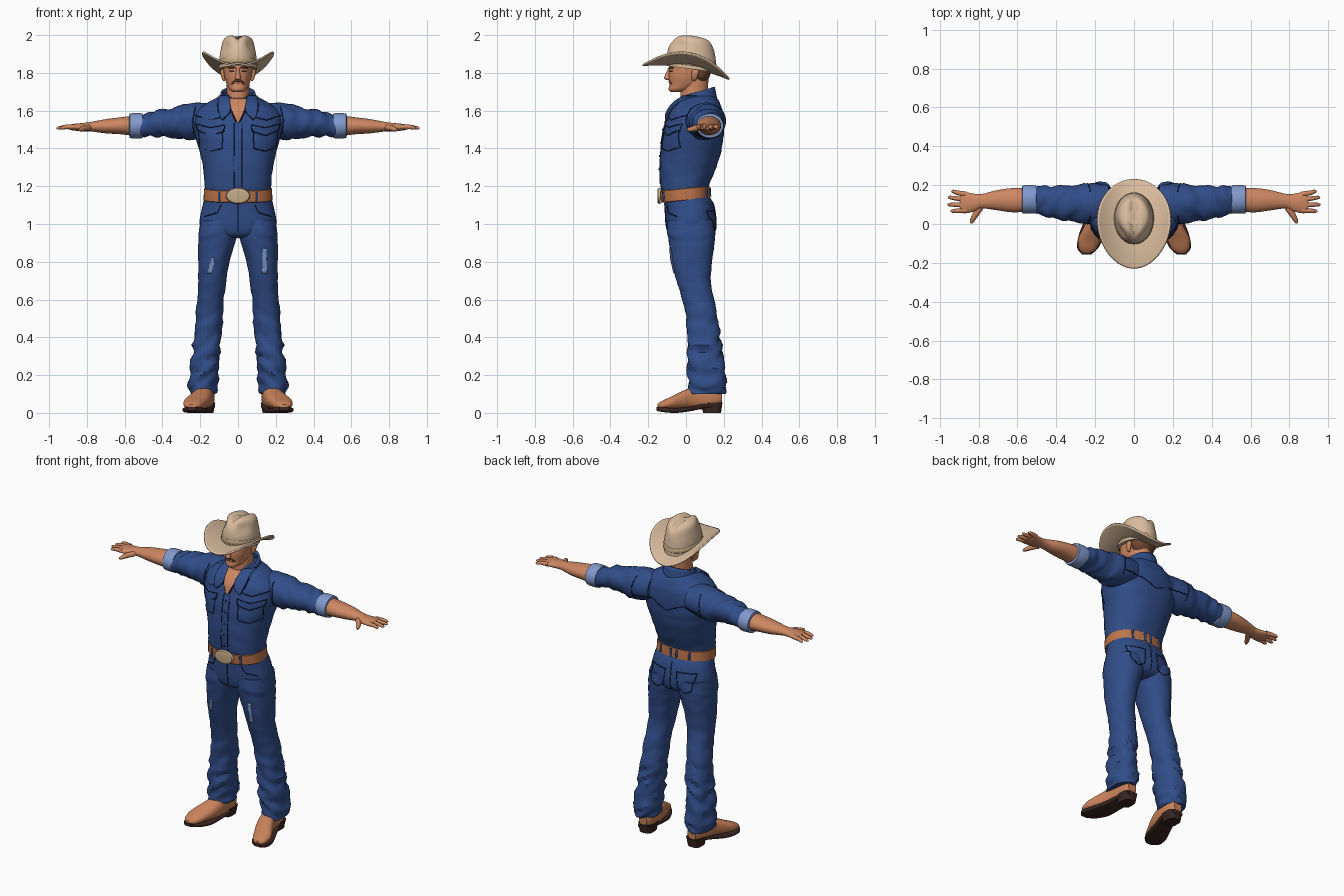
import bpy, bmesh
from math import sin, cos, pi, radians, exp
from mathutils import Vector, Matrix, noise
from mathutils.bvhtree import BVHTree

if "Cube" in bpy.data.objects:
    bpy.data.objects.remove(bpy.data.objects["Cube"])


def material(name, *rgb):
    m = bpy.data.materials.new(name)
    m.use_nodes = True
    colour = [(c / 255) ** 2.2 for c in rgb] + [1]
    m.diffuse_color = colour
    m.node_tree.nodes["Principled BSDF"].inputs["Base Color"].default_value = colour
    return m


DENIM = material("denim blue", 52, 78, 135)
SEAM = material("dark navy", 24, 34, 62)
PALE = material("pale denim", 128, 152, 202)
SKIN = material("tanned skin", 204, 134, 98)
HAIR = material("brown hair", 112, 72, 54)
LEATHER = material("belt leather", 188, 116, 76)
HAT = material("hat felt", 216, 186, 156)
METAL = material("dull brass", 196, 170, 134)
BOOT = material("boot leather", 198, 128, 90)
SOLE = material("dark sole", 60, 42, 38)


def link(name, data, mat):
    ob = bpy.data.objects.new(name, data)
    bpy.context.collection.objects.link(ob)
    data.materials.append(mat)
    return ob


def finish(name, bm, mat, thick=0):
    bmesh.ops.remove_doubles(bm, verts=bm.verts, dist=0.00001)
    bmesh.ops.recalc_face_normals(bm, faces=bm.faces)
    me = bpy.data.meshes.new(name)
    bm.to_mesh(me)
    bm.free()
    ob = link(name, me, mat)
    if thick:
        mod = ob.modifiers.new("thickness", "SOLIDIFY")
        mod.thickness, mod.offset = thick, 0
    return ob


def pair(ob):
    """Mirror a left part to make the right one."""
    twin = ob.copy()
    twin.data = ob.data.copy()
    twin.data.transform(Matrix.Diagonal((-1, 1, 1, 1)))
    if twin.type == "MESH":
        twin.data.flip_normals()
    bpy.context.collection.objects.link(twin)
    base = ob.name
    ob.name, twin.name = "left_" + base, "right_" + base
    return ob


def smooth(rows, steps):
    """Catmull-Rom interpolation through rows of numbers."""
    ext = [rows[0]] + list(rows) + [rows[-1]]
    out = []
    for a, b, c, d in zip(ext, ext[1:], ext[2:], ext[3:]):
        for k in range(steps):
            t = k / steps
            out.append([q + t / 2 * (r - p + t * (2*p - 5*q + 4*r - s + t * (3*q - p - 3*r + s)))
                        for p, q, r, s in zip(a, b, c, d)])
    return out + [list(rows[-1])]


def sym(rows):
    return [(z, -w, w, a, b) for z, w, a, b in rows]


def loft(name, rows, mat, axis=2, p=1.0, fold=None, steps=5, fix=None, sides=36):
    """Rounded sections along an axis; each row is position, then two min-max pairs."""
    bm = bmesh.new()
    i, j = [k for k in range(3) if k != axis]
    rings = []
    for t, a0, a1, b0, b1 in smooth(rows, steps):
        ring = []
        for k in range(sides):
            c, s = cos(2 * pi * k / sides), sin(2 * pi * k / sides)
            c, s = [abs(e) ** p * (1 if e > 0 else -1) for e in (c, s)]
            v = Vector((0, 0, 0))
            v[axis] = t
            mid = v.copy()
            mid[i], mid[j] = (a0 + a1) / 2, (b0 + b1) / 2
            v[i], v[j] = mid[i] + c * (a1 - a0) / 2, mid[j] + s * (b1 - b0) / 2
            if fold:
                q = v * 11
                q[axis] = t * 28 + v[i] * 14
                v += (v - mid).normalized() * fold(t) * noise.noise(q)
            ring.append(bm.verts.new(fix(v) if fix else v))
        rings.append(ring)
    for r, q in zip(rings, rings[1:]):
        for k in range(sides):
            n = (k + 1) % sides
            bm.faces.new((r[k], r[n], q[n], q[k]))
    bm.faces.new(rings[0])
    bm.faces.new(rings[-1])
    return finish(name, bm, mat)


def sheet(name, f, nu, nv, mat, thick):
    bm = bmesh.new()
    g = [[bm.verts.new(f(u / nu, v / nv)) for u in range(nu + 1)] for v in range(nv + 1)]
    for r, q in zip(g, g[1:]):
        for k in range(nu):
            bm.faces.new((r[k], r[k + 1], q[k + 1], q[k]))
    return finish(name, bm, mat, thick)


def surface(*obs):
    verts, faces = [], []
    for ob in obs:
        n = len(verts)
        verts += [v.co.copy() for v in ob.data.vertices]
        faces += [[n + i for i in f.vertices] for f in ob.data.polygons]
    return BVHTree.FromPolygons(verts, faces)


def project(on, x, z, side):
    hit = on.ray_cast(Vector((x, side, z)), Vector((0, -side, 0)))[0]
    return hit or on.find_nearest(Vector((x, side * 0.2, z)))[0]


def tube(name, pts, radii, mat):
    cu = bpy.data.curves.new(name, "CURVE")
    cu.dimensions, cu.bevel_depth, cu.bevel_resolution = "3D", 1, 2
    cu.use_fill_caps = True
    sp = cu.splines.new("POLY")
    sp.points.add(len(pts) - 1)
    for point, co, r in zip(sp.points, pts, radii):
        point.co, point.radius = (*co, 1), r
    return link(name, cu, mat)


def seam(name, pts, on, side=-1, mat=SEAM, r=0.0028):
    """Thin cord laid on a surface along an x-z path, on both sides."""
    path = []
    for (x0, z0), (x1, z1) in zip(pts, pts[1:]):
        path += [project(on, x0 + (x1 - x0) * k / 8, z0 + (z1 - z0) * k / 8, side) for k in range(9)]
    return pair(tube(name, path, [r] * len(path), mat))


def patch(name, rows, on, mat, side=-1, off=0.003):
    """Thin plate laid on a surface; rows are height, x from, x to."""
    fine = smooth(rows, 4)

    def f(u, v):
        z, x0, x1 = fine[round(v * (len(fine) - 1))]
        return project(on, x0 + (x1 - x0) * u, z, side) + Vector((0, side * off, 0))
    return sheet(name, f, 10, len(fine) - 1, mat, off * 2)


# Shirt body and sleeves
torso = loft("shirt_body", sym([
    (1.15, .17, -.12, .11), (1.2, .176, -.135, .12), (1.3, .185, -.14, .16), (1.4, .208, -.135, .19),
    (1.48, .23, -.125, .2), (1.55, .235, -.105, .2), (1.6, .215, -.09, .195), (1.64, .165, -.06, .18),
    (1.67, .11, -.02, .16), (1.69, .07, 0, .13)]), DENIM, p=.88, fold=lambda t: .005)
sleeve = pair(loft("sleeve", [
    (.13, .01, .2, 1.47, 1.64), (.24, 0, .21, 1.445, 1.64), (.32, .012, .2, 1.455, 1.622),
    (.4, .025, .198, 1.462, 1.605), (.48, .045, .195, 1.463, 1.585), (.53, .06, .19, 1.465, 1.58)],
    DENIM, axis=0, fold=lambda t: .014 if t > .26 else .004))
pair(loft("rolled_cuff", [
    (.503, .07, .18, 1.475, 1.565), (.505, .055, .198, 1.455, 1.585), (.54, .053, .2, 1.453, 1.587),
    (.573, .055, .198, 1.456, 1.584), (.575, .07, .18, 1.475, 1.565)], PALE, axis=0, steps=2))

# Forearms and hands
pair(loft("forearm_and_palm", [
    (.54, .065, .185, 1.465, 1.575), (.62, .06, .185, 1.475, 1.565), (.7, .07, .175, 1.48, 1.555),
    (.78, .08, .155, 1.49, 1.54), (.82, .065, .155, 1.49, 1.535), (.87, .055, .165, 1.495, 1.53),
    (.895, .06, .16, 1.5, 1.525)], SKIN, axis=0))
for label, y, tip, ty in (("little", .153, .94, .168), ("ring", .125, .958, .137),
                          ("middle", .098, .96, .1), ("index", .07, .943, .066)):
    pair(tube(label + "_finger", [(.865, y, 1.514), (.91, (y + ty) / 2, 1.514), (tip - .008, ty, 1.508),
                                  (tip, ty, 1.507)], [.014, .012, .009, .004], SKIN))
pair(tube("thumb", [(.79, .085, 1.51), (.815, .05, 1.507), (.832, .02, 1.5), (.84, .004, 1.497)],
          [.016, .016, .012, .006], SKIN))

# Jeans
seat = loft("jeans_seat", sym([
    (.925, .08, -.05, .1), (.945, .16, -.09, .145), (1, .203, -.106, .16), (1.1, .187, -.112, .147),
    (1.16, .172, -.122, .115)]), DENIM, p=.9)
leg = pair(loft("jeans_leg", [
    (1.02, .002, .2, -.095, .15), (.95, .002, .21, -.1, .155), (.9, .015, .21, -.09, .15),
    (.8, .045, .21, -.075, .14), (.7, .062, .21, -.05, .13), (.6, .075, .215, -.02, .15),
    (.5, .08, .225, 0, .17), (.4, .09, .24, .005, .18), (.3, .1, .246, .01, .195),
    (.2, .105, .258, .01, .21), (.12, .11, .255, .02, .21), (.1, .12, .245, .03, .2)],
    DENIM, p=.92, fold=lambda t: .004 + .016 * max(0, min(1, (.65 - t) * 3))))

# Boots
pair(loft("boot", [
    (.19, .145, .2, .05, .12), (.15, .125, .215, .02, .14), (.05, .13, .23, .02, .14),
    (-.02, .145, .26, .02, .115), (-.08, .17, .288, .02, .085), (-.13, .195, .283, .02, .062),
    (-.152, .225, .262, .025, .045)], BOOT, axis=1, p=.85))
pair(loft("boot_sole", [
    (.19, .14, .205, .03, .055), (.1, .122, .225, .025, .05), (.03, .135, .25, .01, .035),
    (-.05, .15, .282, 0, .026), (-.12, .182, .293, .004, .03), (-.157, .22, .268, .012, .032)],
    SOLE, axis=1, p=.5))
pair(loft("boot_heel", [(0, .13, .21, .09, .185), (.055, .12, .218, .082, .193)], SOLE, p=.6))


def belt_tilt(v):
    v.z += .1 * v.y
    return v


# Belt and buckle
belt = loft("belt", sym([(1.127, .176, -.126, .122), (1.128, .182, -.132, .128), (1.16, .181, -.135, .126),
                         (1.187, .18, -.137, .124), (1.188, .174, -.13, .12)]), LEATHER, p=.9, steps=2,
            fix=belt_tilt)
loft("buckle", [(-.152, -.045, .045, 1.125, 1.175), (-.149, -.06, .06, 1.11, 1.188),
                (-.135, -.064, .064, 1.106, 1.192)], METAL, axis=1, steps=2)
on_belt, on_shirt = surface(belt), surface(torso, sleeve)
on_jeans = surface(seat, leg)
for side in (-1, 1):
    for x in (.1, .02) if side > 0 else (.1,):
        dz = .1 * side * .12
        seam("belt_loop", [(x, 1.133 + dz), (x, 1.182 + dz)], on_belt, side, DENIM, .007)

# Shirt collar and open neck
patch("open_neck", [(1.535, -.003, .003), (1.6, -.032, .032), (1.665, -.05, .05)], on_shirt, SKIN)
pair(patch("collar_flap", [(1.555, .078, .088), (1.59, .045, .1), (1.63, .04, .105), (1.675, .05, .1)],
           on_shirt, DENIM, off=.007))
seam("collar_edge", [(.01, 1.54), (.035, 1.6), (.08, 1.552), (.104, 1.6), (.108, 1.64)], on_shirt, r=.004)


def collar(u, v):
    a = radians(42 + 276 * u)
    back = (1 - cos(a)) / 2
    flare = 1.12 - .16 * v
    return Vector((.088 * sin(a) * flare, .06 - .09 * cos(a) * flare,
                   1.635 + .02 * back + v * (.035 + .035 * back)))


sheet("collar_band", collar, 32, 4, DENIM, .012)

# Shirt stitching: placket, pockets, yokes, armholes, snaps
seam("placket_line", [(.022, 1.535), (.022, 1.19)], on_shirt)
seam("chest_pocket", [(.08, 1.5), (.085, 1.4), (.145, 1.385), (.2, 1.405), (.212, 1.5)], on_shirt)
seam("pocket_flap", [(.07, 1.525), (.075, 1.49), (.145, 1.468), (.215, 1.495), (.222, 1.53), (.145, 1.51),
                     (.07, 1.525)], on_shirt)
seam("front_yoke", [(.09, 1.565), (.15, 1.55), (.225, 1.575)], on_shirt)
seam("back_yoke", [(0, 1.47), (.1, 1.515), (.225, 1.51)], on_shirt, 1)
for side in (-1, 1):
    seam("armhole", [(.235, 1.48), (.24, 1.55), (.225, 1.62)], on_shirt, side)
for k in range(5):
    seam("snap", [(0, 1.5 - k * .07), (.001, 1.5 - k * .07)], on_shirt, r=.006)

# Jeans stitching and worn patches
seam("fly", [(0, 1.11), (0, .96)], on_jeans)
seam("front_pocket", [(.09, 1.1), (.11, 1.06), (.175, 1.04)], on_jeans)
seam("back_pocket", [(.04, 1.07), (.05, .97), (.095, .945), (.14, .97), (.155, 1.07), (.04, 1.07)], on_jeans, 1)
seam("seat_seam", [(0, 1.12), (0, .95)], on_jeans, 1)
patch("left_worn_patch", [(.74, .125, .155), (.8, .13, .152), (.87, .128, .15)], on_jeans, PALE)
right = patch("right_worn_patch", [(.74, .14, .162), (.78, .128, .152), (.82, .125, .138)], on_jeans, PALE)
right.scale.x = -1

# Head
loft("neck", sym([(1.58, .07, -.03, .12), (1.68, .06, -.03, .115), (1.78, .062, -.02, .12)]), SKIN)
head = loft("head", sym([
    (1.698, .025, -.08, -.03), (1.712, .045, -.092, .03), (1.74, .06, -.088, .08), (1.78, .072, -.092, .115),
    (1.82, .077, -.09, .128), (1.87, .08, -.085, .13)]), SKIN, p=.92)
loft("nose", sym([(1.762, .01, -.1, -.08), (1.77, .017, -.116, -.08), (1.79, .012, -.11, -.08),
                  (1.825, .008, -.094, -.08)]), SKIN, sides=16)
pair(loft("ear", [(1.758, .068, .078, .035, .05), (1.775, .068, .088, .03, .06), (1.805, .068, .094, .03, .07),
                  (1.822, .07, .084, .04, .06)], SKIN, sides=16))
loft("hair", sym([(1.755, .05, .04, .11), (1.78, .072, .035, .125), (1.82, .081, .03, .134),
                  (1.86, .083, .02, .136)]), HAIR)
on_head = surface(head)
seam("eye", [(.022, 1.811), (.045, 1.811)], on_head)
seam("eyebrow", [(.014, 1.826), (.052, 1.828)], on_head, mat=HAIR, r=.004)
seam("moustache", [(0, 1.757), (.02, 1.755), (.034, 1.742)], on_head, mat=HAIR, r=.0045)
seam("mouth", [(0, 1.742), (.022, 1.742)], on_head, mat=HAIR, r=.002)


# Hat with curled brim and creased crown
def brim(u, v):
    a, r = 2 * pi * u, .38 + .62 * v
    y = -.23 * cos(a) * r
    x = .188 * sin(a) * r * (1 + .4 * y)
    return Vector((x, y, 1.833 - .16 * y + .077 * (x / .19) ** 2 - .03 * (y / .23) ** 2))


def crease(v):
    top = max(0, min(1, (v.z - 1.93) / .06))
    v.z -= .13 * (v.y - .03) + top * .022 * exp(-(v.x / .02) ** 2)
    dent = exp(-((v.y + .045) / .04) ** 2 - ((v.z - 1.95) / .035) ** 2)
    v.x *= 1 - .2 * dent
    return v


sheet("hat_brim", brim, 64, 12, HAT, .009)
loft("hat_crown", sym([
    (1.82, .1, -.1, .16), (1.88, .098, -.1, .158), (1.93, .09, -.088, .15), (1.97, .08, -.065, .138),
    (1.99, .062, -.04, .118), (1.999, .03, 0, .07)]), HAT, fix=crease, sides=48)
loft("hat_band", sym([(1.838, .098, -.1, .156), (1.842, .103, -.104, .163), (1.862, .102, -.104, .162),
                      (1.866, .097, -.1, .156)]), METAL, fix=crease, steps=2)

# Smooth shading with sharp edges kept
for ob in bpy.context.scene.objects:
    ob.select_set(ob.type == "MESH")
bpy.context.view_layer.objects.active = head
bpy.ops.object.shade_smooth_by_angle(angle=radians(40))
